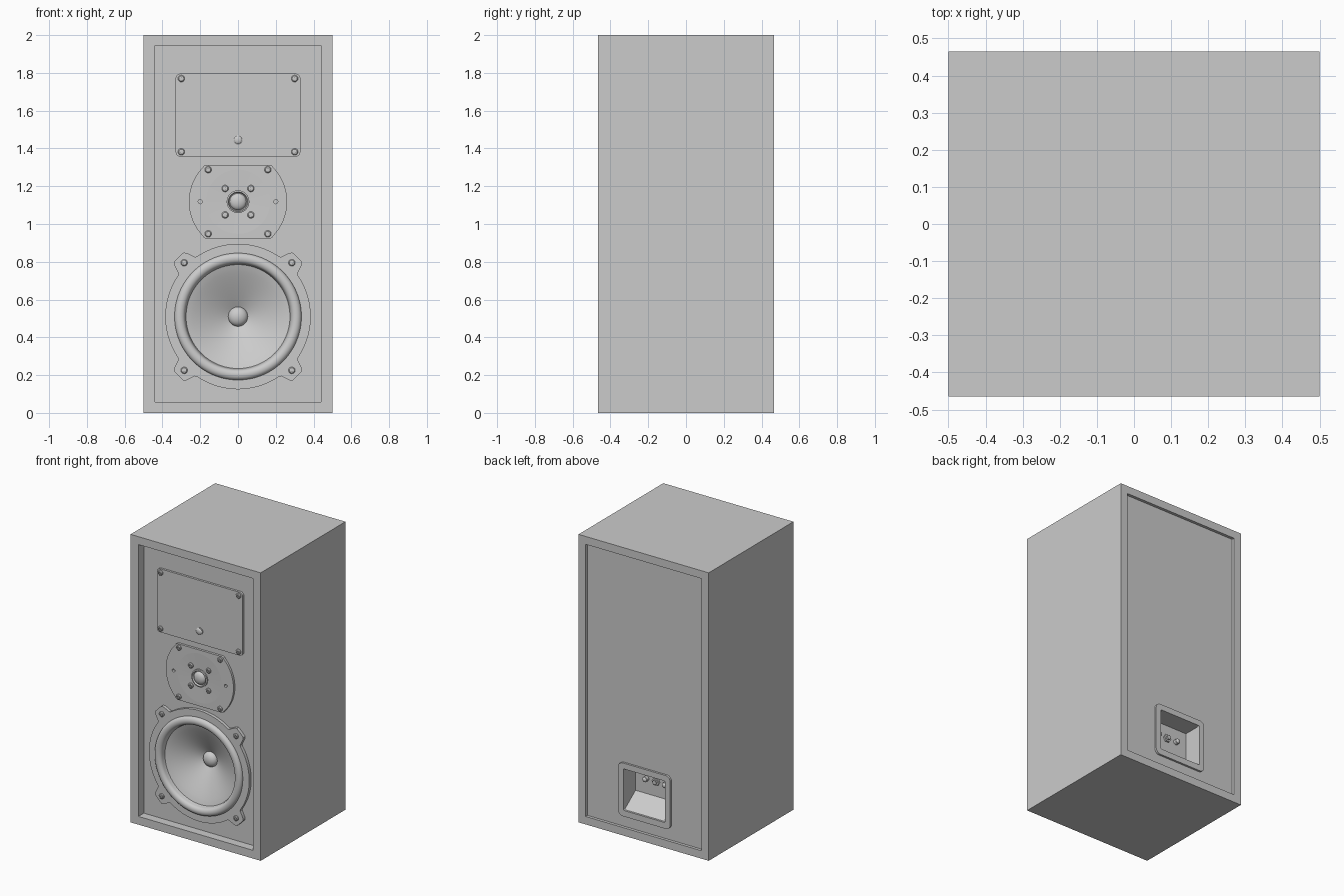
import bpy, bmesh
from math import sin, cos, pi, sqrt, radians, atan2, degrees

if "Cube" in bpy.data.objects:
    bpy.data.objects.remove(bpy.data.objects["Cube"])

BAFFLE = -0.405   # recessed front panel
BACK = 0.445      # recessed rear panel


def mesh_object(name, bm):
    me = bpy.data.meshes.new(name)
    bm.to_mesh(me)
    bm.free()
    ob = bpy.data.objects.new(name, me)
    bpy.context.collection.objects.link(ob)
    return ob


def activate(ob):
    bpy.ops.object.select_all(action='DESELECT')
    ob.select_set(True)
    bpy.context.view_layer.objects.active = ob


def circle(cx, cz, r, n=64):
    return [(cx + r * cos(2 * pi * i / n), cz + r * sin(2 * pi * i / n)) for i in range(n)]


def round_rect(cx, cz, w, h, r, n=6):
    pts = []
    for q, (sx, sz) in enumerate(((1, 1), (-1, 1), (-1, -1), (1, -1))):
        for i in range(n + 1):
            a = (q + i / n) * pi / 2
            pts.append((cx + sx * (w / 2 - r) + r * cos(a), cz + sz * (h / 2 - r) + r * sin(a)))
    return pts


def plate(name, loops, y0, y1):
    """Extrude a filled outline (first loop) with holes (other loops) from y0 to y1."""
    cu = bpy.data.curves.new(name, 'CURVE')
    cu.dimensions, cu.fill_mode, cu.extrude = '2D', 'BOTH', (y1 - y0) / 2
    for loop in loops:
        sp = cu.splines.new('POLY')
        sp.points.add(len(loop) - 1)
        for p, (x, z) in zip(sp.points, loop):
            p.co = (x, z, 0, 1)
        sp.use_cyclic_u = True
    ob = bpy.data.objects.new(name, cu)
    bpy.context.collection.objects.link(ob)
    ob.rotation_euler.x = pi / 2
    ob.location.y = (y0 + y1) / 2
    activate(ob)
    bpy.ops.object.convert(target='MESH')
    bpy.ops.object.shade_smooth_by_angle(angle=radians(30))
    return ob


def lathe(name, profile, x, y, z, n=32, back=False):
    """Spin an (r, y) profile, listed from rim to centre, around the y axis."""
    bm = bmesh.new()
    rings = []
    for r, py in profile:
        if r == 0:
            rings.append([bm.verts.new((0, py, 0))] * n)
        else:
            rings.append([bm.verts.new((px, py, pz)) for px, pz in circle(0, 0, r, n)])
    for a, b in zip(rings, rings[1:]):
        for i in range(n):
            j = (i + 1) % n
            bm.faces.new((a[i], a[j], b[i]) if b[0] is b[1] else (a[i], a[j], b[j], b[i]))
    ob = mesh_object(name, bm)
    ob.location = (x, y, z)
    ob.rotation_euler.z = pi if back else 0
    activate(ob)
    bpy.ops.object.shade_smooth_by_angle(angle=radians(35))
    return ob


def dome(r, y, h, n=6):
    return [(r * cos(i * pi / 2 / n) if i < n else 0, y - h * sin(i * pi / 2 / n)) for i in range(n + 1)]


def screws(name, cx, cz, dx, dz, y, r=0.018):
    for sx in (-1, 1):
        for sz in (-1, 1):
            lathe(name, [(r, 0.004), (r, -0.006), (r * 0.75, -0.011), (r * 0.4, -0.012),
                         (r * 0.4, -0.004), (0, -0.004)], cx + sx * dx, y, cz + sz * dz, 20)


def prism(name, x, yz):
    """Prism of half width x from a (y, z) outline."""
    bm = bmesh.new()
    f = bm.faces.new([bm.verts.new((-x, y, z)) for y, z in yz])
    ext = bmesh.ops.extrude_face_region(bm, geom=[f])['geom']
    bmesh.ops.translate(bm, vec=(2 * x, 0, 0), verts=[v for v in ext if isinstance(v, bmesh.types.BMVert)])
    bmesh.ops.recalc_face_normals(bm, faces=bm.faces)
    return mesh_object(name, bm)


def box(name, x, y0, y1, z0, z1):
    return prism(name, x, [(y0, z0), (y1, z0), (y1, z1), (y0, z1)])


# Cabinet: solid box with front and back recesses, woofer pocket and terminal cup
cabinet = box("cabinet", 0.5, -0.465, 0.465, 0, 2)
pocket = plate("woofer_cutter", [circle(0, 0.51, 0.335)], -0.44, -0.25)
cutters = [box("front_cutter", 0.44, -0.6, BAFFLE, 0.057, 1.945),
           box("back_cutter", 0.445, BACK, 0.6, 0.055, 1.945),
           prism("cup_cutter", 0.16, [(0.325, 0.46), (0.325, 0.26), (BACK, 0.172), (0.5, 0.172), (0.5, 0.46)])]
# weld the pocket cutter so that it is watertight
bm = bmesh.new()
bm.from_mesh(pocket.data)
bmesh.ops.remove_doubles(bm, verts=bm.verts, dist=1e-5)
bmesh.ops.recalc_face_normals(bm, faces=bm.faces)
bm.to_mesh(pocket.data)
bm.free()
for cutter in cutters + [pocket]:
    cutter.hide_render = True
    activate(cabinet)
    mod = cabinet.modifiers.new("cut", 'BOOLEAN')
    mod.operation, mod.solver, mod.object = 'DIFFERENCE', 'EXACT', cutter
    bpy.ops.object.modifier_apply(modifier=mod.name)
    bpy.data.objects.remove(cutter)
for p in cabinet.data.polygons:
    p.use_smooth = False

# Upper cover plate with screws and indicator
plate("cover_plate", [round_rect(0, 1.576, 0.66, 0.44, 0.025)], BAFFLE - 0.015, BAFFLE + 0.005)
screws("cover_screw", 0, 1.576, 0.3, 0.194, BAFFLE - 0.015)
lathe("indicator", [(0.025, 0.004), (0.025, -0.006)] + dome(0.021, -0.008, 0.008), 0, BAFFLE - 0.015, 1.445)

# Tweeter: round plate cut flat at top and bottom, shallow dish, dome
TY, TZ = BAFFLE - 0.016, 1.118
outline = []
for side in (0, 1):
    for i in range(33):
        a = side * pi + radians(-44 + 88 * i / 32)
        outline.append((0.26 * cos(a), TZ + 0.26 * sin(a)))
    s = -1 if side else 1
    outline += [(s * 0.181, TZ + s * 0.19), (s * 0.17, TZ + s * 0.195)]
    outline.append((-s * 0.17, TZ + s * 0.195))
    outline.append((-s * 0.181, TZ + s * 0.19))
plate("tweeter_plate", [outline, circle(0, TZ, 0.17), circle(0.2, TZ, 0.011, 16), circle(-0.2, TZ, 0.011, 16)],
      TY, BAFFLE + 0.004)
lathe("tweeter_dome", [(0.17, 0), (0.06, 0.004), (0.06, -0.006), (0.052, -0.008), (0.047, 0.003)]
      + dome(0.044, 0.003, 0.022), 0, TY, TZ, 64)
screws("tweeter_screw", 0, TZ, 0.158, 0.17, TY)
screws("tweeter_inner_screw", 0, TZ, 0.068, 0.07, TY + 0.003)

# Woofer flange with four ears
WY, WZ = BAFFLE - 0.022, 0.51
flange = []
for i in range(240):
    a = 2 * pi * i / 240
    off = abs(degrees(a) % 90 - 45)
    t = min(1, max(0, (10 - off) / 5.5))
    r = 0.385 + 0.06 * t * t * (3 - 2 * t)
    flange.append((r * cos(a), WZ + r * sin(a)))
plate("woofer_flange", [flange, circle(0, WZ, 0.335, 96)], WY, BAFFLE + 0.004)
screws("woofer_screw", 0, WZ, 0.285, 0.285, WY)

# Woofer rubber surround, curved cone and dust cap
roll = [(0.308 + 0.028 * cos(pi * i / 12), -0.024 * sin(pi * i / 12)) for i in range(13)]
cone = [(0.275 - 0.227 * i / 12, 0.018 + 0.11 * (i / 12) ** 1.15) for i in range(13)]
lathe("woofer_surround", [(0.336, 0.02)] + roll + [(0.275, 0.018)], 0, WY, WZ, 96)
lathe("woofer_cone", cone, 0, WY, WZ, 96)
lathe("dust_cap", dome(0.052, 0.127, 0.035), 0, WY, WZ, 48)

# Rear terminal frame and binding posts
plate("terminal_frame", [round_rect(0, 0.315, 0.4, 0.37, 0.035), round_rect(0, 0.316, 0.32, 0.288, 0.008)],
      BACK - 0.003, BACK + 0.014)
for x in (-0.075, 0.075):
    lathe("binding_post", [(0.018, 0), (0.018, -0.022)] + dome(0.015, -0.024, 0.008), x, 0.325, 0.365, 20, True)
lathe("centre_nut", [(0.028, 0), (0.028, -0.012), (0.016, -0.012), (0.016, -0.024), (0, -0.024)],
      0, 0.325, 0.365, 6, True)
